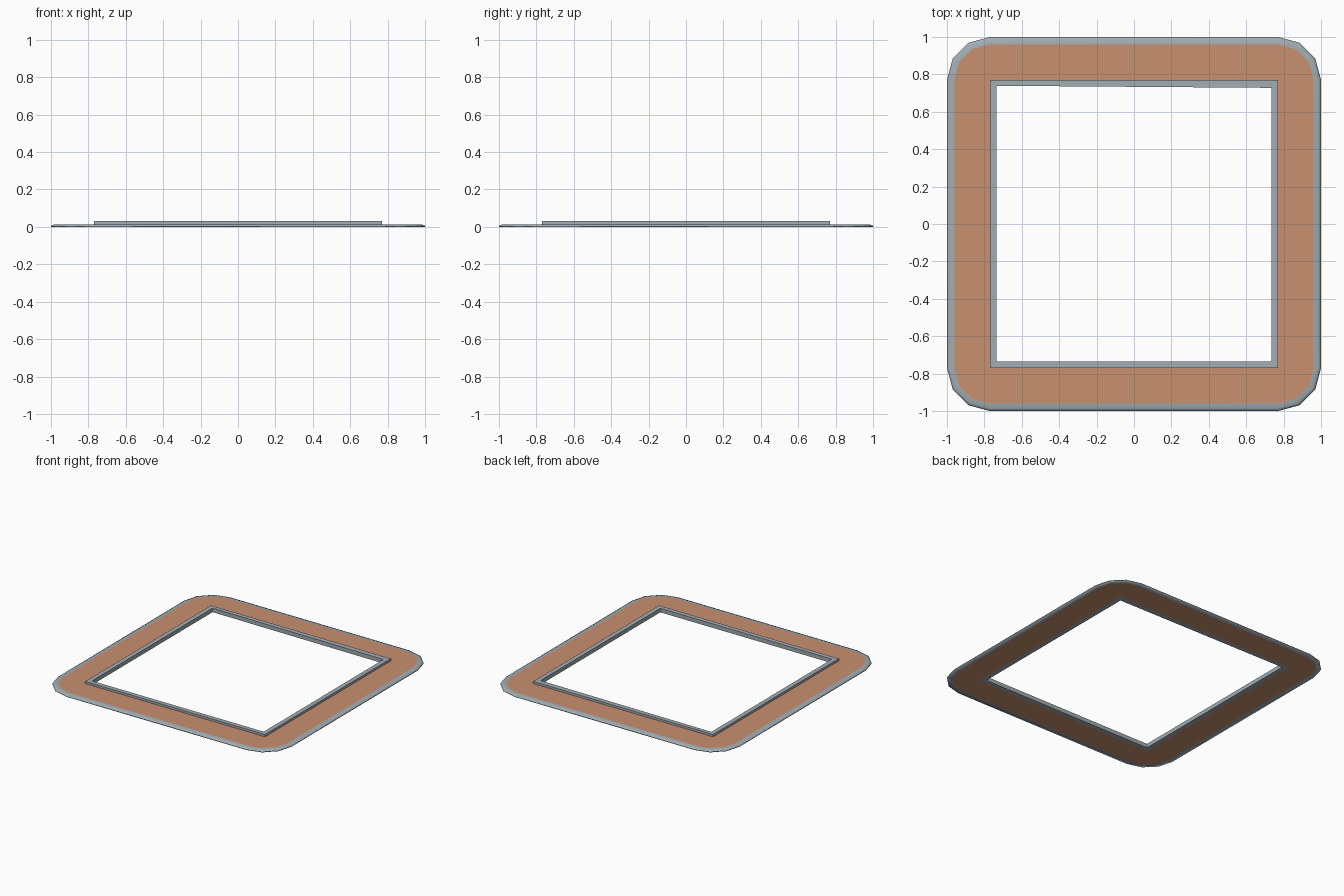
import bpy, bmesh, math

if "Cube" in bpy.data.objects:
    bpy.data.objects.remove(bpy.data.objects["Cube"])

C = 0.77  # centre of the corner arcs = outer edge of the raised lip


def material(name, rgb):
    m = bpy.data.materials.new(name)
    m.diffuse_color = (*rgb, 1)
    m.use_nodes = True
    m.node_tree.nodes["Principled BSDF"].inputs["Base Color"].default_value = m.diffuse_color
    return m


tan = material("copper tan", (0.58, 0.28, 0.16))
grey = material("blue grey", (0.36, 0.42, 0.45))


def rounded_ring(half, z):
    # Three-segment rounded square; collapses to a plain square at half == C
    pts = []
    for q, (sx, sy) in enumerate([(1, 1), (-1, 1), (-1, -1), (1, -1)]):
        for i in range(4):
            a = math.radians(q * 90 + i * 30)
            r = half - C
            pts.append((sx * C + r * math.cos(a), sy * C + r * math.sin(a), z))
    return pts


def square_ring(half, z):
    # Opening with the slightly skewed rear edge
    if half < C:
        return [(half, half - 0.007, z), (-half, half + 0.004, z),
                (-half, -half, z), (half, -half, z)]
    return [(half, half, z), (-half, half, z), (-half, -half, z), (half, -half, z)]


def loft(name, rings, slots, mats, smooth_slot=None):
    # Closed loop of rings, skinned with quads; slots gives colour per band
    bm = bmesh.new()
    vs = [[bm.verts.new(p) for p in r] for r in rings]
    n = len(rings[0])
    for k in range(len(rings)):
        a, b = vs[k], vs[(k + 1) % len(rings)]
        for i in range(n):
            j = (i + 1) % n
            f = bm.faces.new((a[i], a[j], b[j], b[i]))
            f.material_index = slots[k]
            f.smooth = slots[k] == smooth_slot
    bmesh.ops.remove_doubles(bm, verts=bm.verts, dist=0.0005)
    bmesh.ops.recalc_face_normals(bm, faces=bm.faces)
    me = bpy.data.meshes.new(name)
    bm.to_mesh(me)
    bm.free()
    for m in mats:
        me.materials.append(m)
    ob = bpy.data.objects.new(name, me)
    bpy.context.collection.objects.link(ob)
    return ob


# Flat frame with a soft grey outer edge
loft("frame_plate",
     [rounded_ring(h, z) for h, z in [(C, 0), (0.96, 0), (1.0, 0), (1.0, 0.006),
                                      (0.985, 0.012), (0.96, 0.014), (C, 0.014)]],
     [0, 1, 1, 1, 1, 0, 0], [tan, grey], smooth_slot=1)

# Raised lip around the opening
loft("inner_lip",
     [square_ring(h, z) for h, z in [(C, 0), (C, 0.031), (0.735, 0.031), (0.735, 0)]],
     [0] * 4, [grey])
